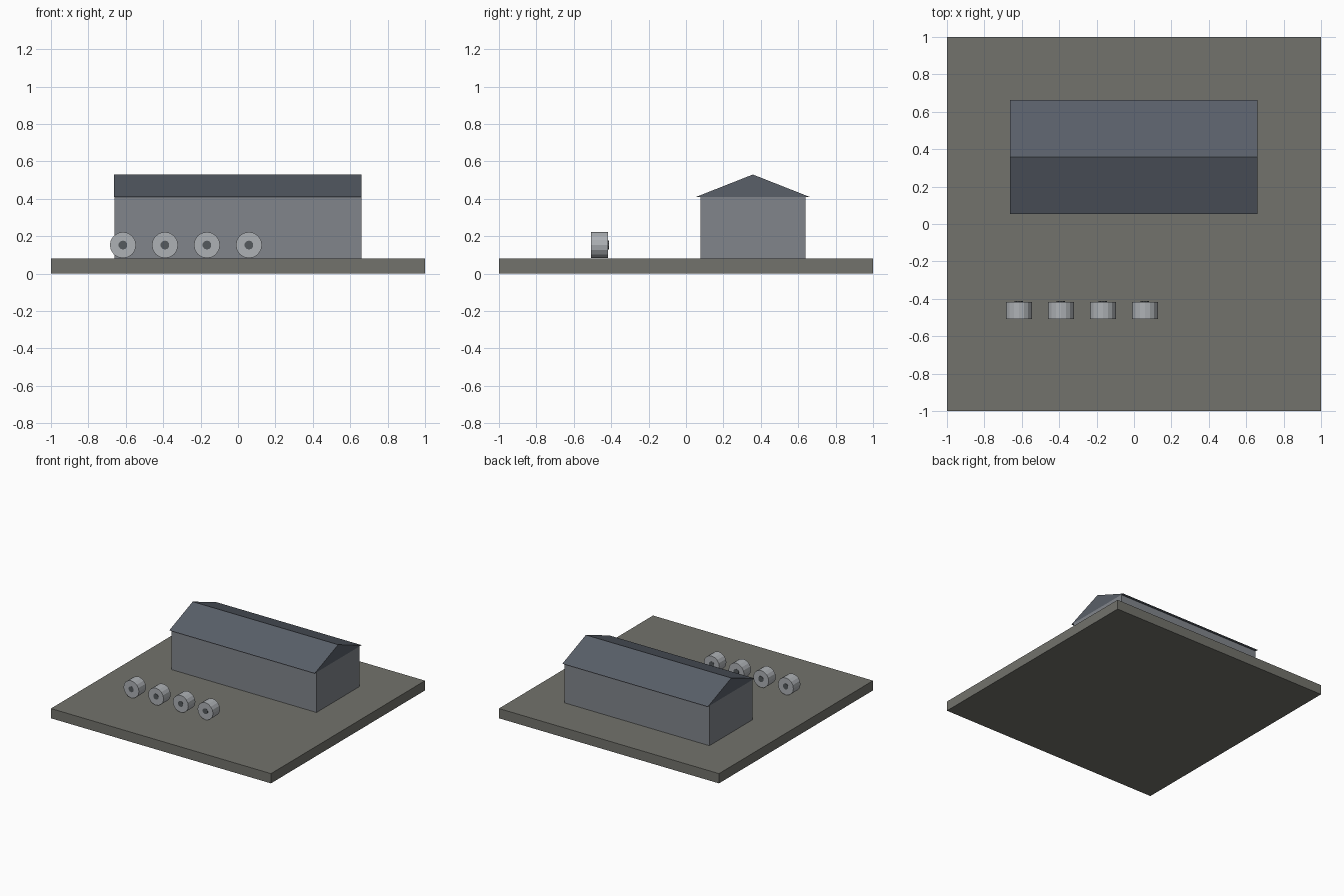
import bpy, bmesh
from math import pi

if "Cube" in bpy.data.objects:
    bpy.data.objects.remove(bpy.data.objects["Cube"])


def material(name, rgb):
    m = bpy.data.materials.new(name)
    m.diffuse_color = (*rgb, 1)
    m.use_nodes = True
    m.node_tree.nodes["Principled BSDF"].inputs["Base Color"].default_value = m.diffuse_color
    return m


GROUND = material("ground_grey", (0.17, 0.17, 0.15))
WALL = material("wall_grey", (0.22, 0.235, 0.26))
ROOF = material("roof_slate", (0.10, 0.115, 0.14))
STEEL = material("coil_steel", (0.42, 0.44, 0.46))
DARK = material("core_dark", (0.09, 0.10, 0.11))


def box(name, lo, hi, mat):
    size = [b - a for a, b in zip(lo, hi)]
    mid = [(a + b) / 2 for a, b in zip(lo, hi)]
    bpy.ops.mesh.primitive_cube_add(size=1, location=mid)
    ob = bpy.context.object
    ob.name = name
    ob.scale = size
    ob.data.materials.append(mat)
    bpy.ops.object.transform_apply(location=False, rotation=False, scale=True)


def prism(name, profile, x0, x1, mat):
    """Extrude a (y, z) profile along x."""
    bm = bmesh.new()
    face = bm.faces.new([bm.verts.new((x0, y, z)) for y, z in profile])
    out = bmesh.ops.extrude_face_region(bm, geom=[face])
    verts = [g for g in out["geom"] if isinstance(g, bmesh.types.BMVert)]
    bmesh.ops.translate(bm, verts=verts, vec=(x1 - x0, 0, 0))
    bmesh.ops.recalc_face_normals(bm, faces=bm.faces)
    me = bpy.data.meshes.new(name)
    bm.to_mesh(me)
    bm.free()
    me.materials.append(mat)
    bpy.context.collection.objects.link(bpy.data.objects.new(name, me))


def drum(name, x, y0, y1, z, radius, sides, mat):
    """Faceted cylinder lying along y."""
    bpy.ops.mesh.primitive_cylinder_add(
        vertices=sides, radius=radius, depth=y1 - y0,
        location=(x, (y0 + y1) / 2, z), rotation=(pi / 2, 0, 0))
    ob = bpy.context.object
    ob.name = name
    ob.data.materials.append(mat)


# Ground slab
box("ground_slab", (-1, -1, 0), (1, 1, 0.08), GROUND)

# Long shed with gabled roof
box("shed_walls", (-0.66, 0.077, 0.08), (0.66, 0.638, 0.41), WALL)
prism("shed_roof", [(0.053, 0.41), (0.662, 0.41), (0.3575, 0.53)],
      -0.662, 0.66, ROOF)

# Row of metal coils with dark cores
for i in range(4):
    x = -0.615 + 0.2245 * i
    drum(f"coil_{i + 1}", x, -0.508, -0.416, 0.153, 0.07, 16, STEEL)
    drum(f"coil_core_{i + 1}", x, -0.509, -0.413, 0.153, 0.024, 10, DARK)
